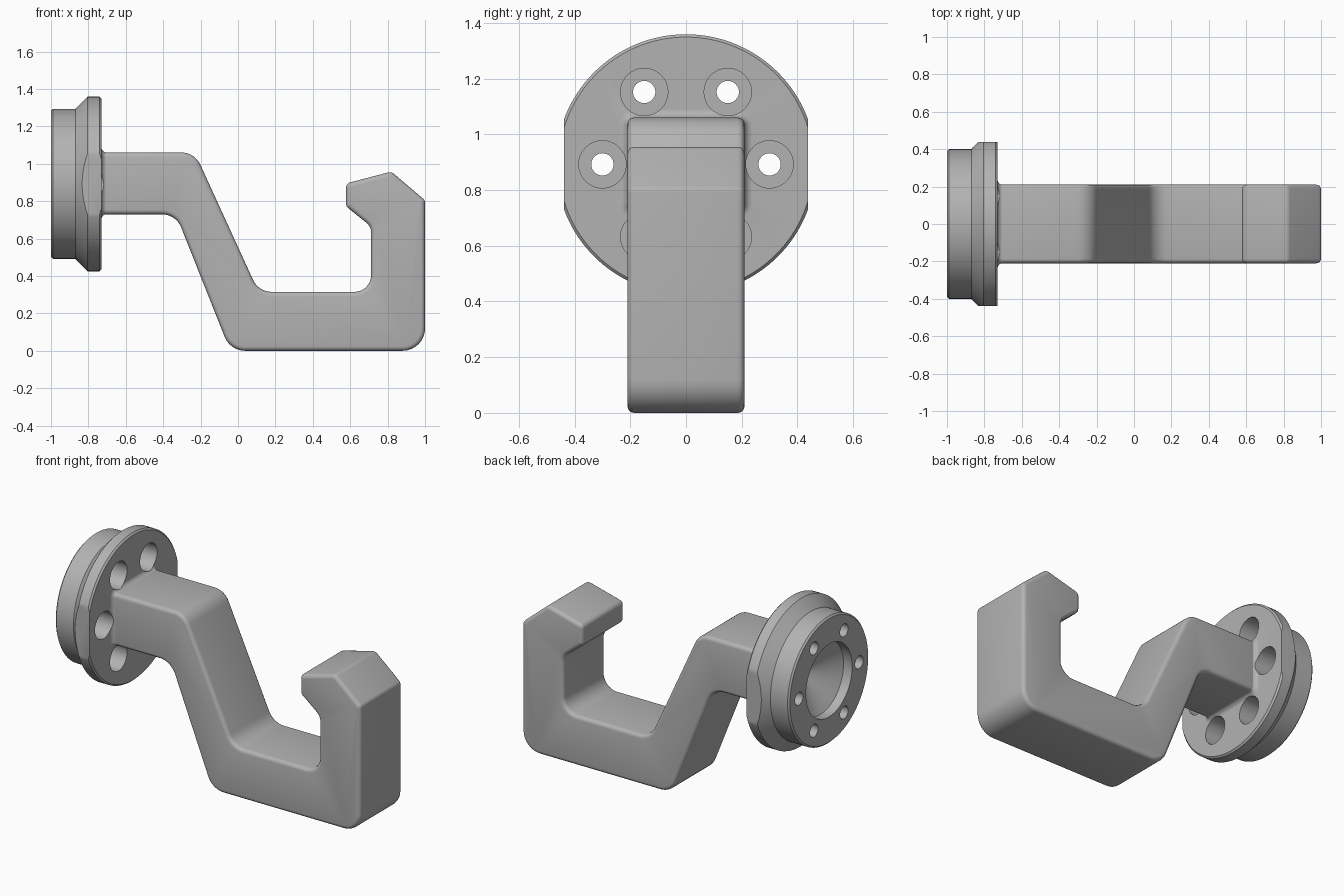
import bpy, bmesh, math
from mathutils import Vector, Matrix

if "Cube" in bpy.data.objects:
    bpy.data.objects.remove(bpy.data.objects["Cube"])

metal = bpy.data.materials.new("grey metal")
metal.use_nodes = True
GREY = (0.45, 0.45, 0.45, 1)
metal.diffuse_color = GREY
metal.node_tree.nodes["Principled BSDF"].inputs["Base Color"].default_value = GREY

AXIS_Z = 0.892     # height of the flange axis
FACE_X = -0.73     # front face of the flange
HALF_W = 0.21      # half width of the arm


def make_object(name, bm):
    bmesh.ops.recalc_face_normals(bm, faces=bm.faces)
    mesh = bpy.data.meshes.new(name)
    bm.to_mesh(mesh)
    bm.free()
    mesh.materials.append(metal)
    obj = bpy.data.objects.new(name, mesh)
    bpy.context.collection.objects.link(obj)
    return obj


def select(obj):
    bpy.ops.object.select_all(action='DESELECT')
    obj.select_set(True)
    bpy.context.view_layer.objects.active = obj


def combine(obj, other, operation):
    mod = obj.modifiers.new("boolean", 'BOOLEAN')
    mod.operation, mod.solver, mod.object = operation, 'EXACT', other
    select(obj)
    bpy.ops.object.modifier_apply(modifier=mod.name)
    bpy.data.objects.remove(other)


def loft(name, rings):
    """Skin closed rings of points and cap both ends."""
    bm = bmesh.new()
    loops = [[bm.verts.new(p) for p in ring] for ring in rings]
    n = len(loops[0])
    for a, b in zip(loops, loops[1:]):
        for i in range(n):
            j = (i + 1) % n
            bm.faces.new((a[i], a[j], b[j], b[i]))
    bm.faces.new(loops[0])
    bm.faces.new(loops[-1])
    return make_object(name, bm)


def circle(x, r, y=0, z=AXIS_Z, n=128):
    return [(x, y + r * math.cos(t), z + r * math.sin(t))
            for t in (2 * math.pi * i / n for i in range(n))]


def turned(name, profile, y=0, z=AXIS_Z, n=128):
    return loft(name, [circle(x, r, y, z, n) for x, r in profile])


def rounded(corners, steps=8):
    """Round each (x, z, radius) corner of an outline with an arc."""
    out = []
    for i, (x, z, r) in enumerate(corners):
        p = Vector((x, z))
        a = (Vector(corners[i - 1][:2]) - p).normalized()
        b = (Vector(corners[(i + 1) % len(corners)][:2]) - p).normalized()
        if r == 0:
            out.append(p)
            continue
        half = a.angle(b) / 2
        centre = p + (a + b).normalized() * (r / math.sin(half))
        start = p + a * (r / math.tan(half)) - centre
        end = p + b * (r / math.tan(half)) - centre
        sweep = math.atan2(start.x * end.y - start.y * end.x, start.dot(end))
        for k in range(steps + 1):
            out.append(centre + Matrix.Rotation(sweep * k / steps, 2) @ start)
    return out


# Flange: stepped disc with a conical shoulder and small edge chamfers
flange = turned("mounting_flange", [
    (-1.0, 0.39), (-0.99, 0.40), (-0.87, 0.40), (-0.805, 0.467),
    (-0.74, 0.467), (FACE_X, 0.457)])

# Flats on both sides of the flange
bm = bmesh.new()
bmesh.ops.create_cube(bm, size=1, matrix=Matrix.LocRotScale(
    (-0.8, 0, AXIS_Z), None, (1, 0.876, 2)))
combine(flange, make_object("flats_cutter", bm), 'INTERSECT')

# Fillet collar where the arm meets the flange
rings = []
FILLET = 0.03
for x, grow in [(-0.76, FILLET)] + [
        (FACE_X + FILLET * (1 - math.cos(t)), FILLET * (1 - math.sin(t)) - 0.001)
        for t in (math.pi / 2 * i / 6 for i in range(7))]:
    w, r = HALF_W + grow, 0.025 + grow
    low, high = 0.73 - grow, 1.06 + grow
    outline = rounded([(-w, low, r), (w, low, r), (w, high, r), (-w, high, r)])
    rings.append([(x, p.x, p.y) for p in outline])
combine(flange, loft("fillet_collar", rings), 'UNION')

# Blind bore with a conical bottom in the back
combine(flange, turned("bore_cutter", [
    (-1.05, 0.23), (-0.94, 0.23), (-0.80, 0.004)]), 'DIFFERENCE')

# Six counterbored bolt holes
for i in range(6):
    t = math.pi / 3 * i
    y, z = 0.3 * math.cos(t), AXIS_Z + 0.3 * math.sin(t)
    combine(flange, turned("bolt_cutter", [
        (-1.05, 0.04), (-0.87, 0.04), (-0.87, 0.085), (-0.65, 0.085)],
        y, z, 48), 'DIFFERENCE')

# Hook arm: rounded side outline extruded across the width
outline = rounded([
    (-0.75, 1.06, 0), (-0.231, 1.06, 0.11), (0.11, 0.315, 0.11),
    (0.712, 0.315, 0.09), (0.712, 0.664, 0.07), (0.578, 0.772, 0.03),
    (0.578, 0.895, 0.03), (0.82, 0.958, 0.035), (1.0, 0.805, 0.03),
    (1.0, 0, 0.12), (-0.042, 0, 0.12), (-0.332, 0.73, 0.11), (-0.75, 0.73, 0)])
arm = loft("hook_arm", [[(p.x, y, p.y) for p in outline]
                        for y in (-HALF_W, HALF_W)])
bevel = arm.modifiers.new("soft edges", 'BEVEL')
bevel.width, bevel.segments = 0.024, 4
bevel.limit_method, bevel.angle_limit = 'ANGLE', math.radians(50)
select(arm)
bpy.ops.object.modifier_apply(modifier=bevel.name)

for obj in (flange, arm):
    select(obj)
    bpy.ops.object.shade_smooth_by_angle(angle=math.radians(30))
